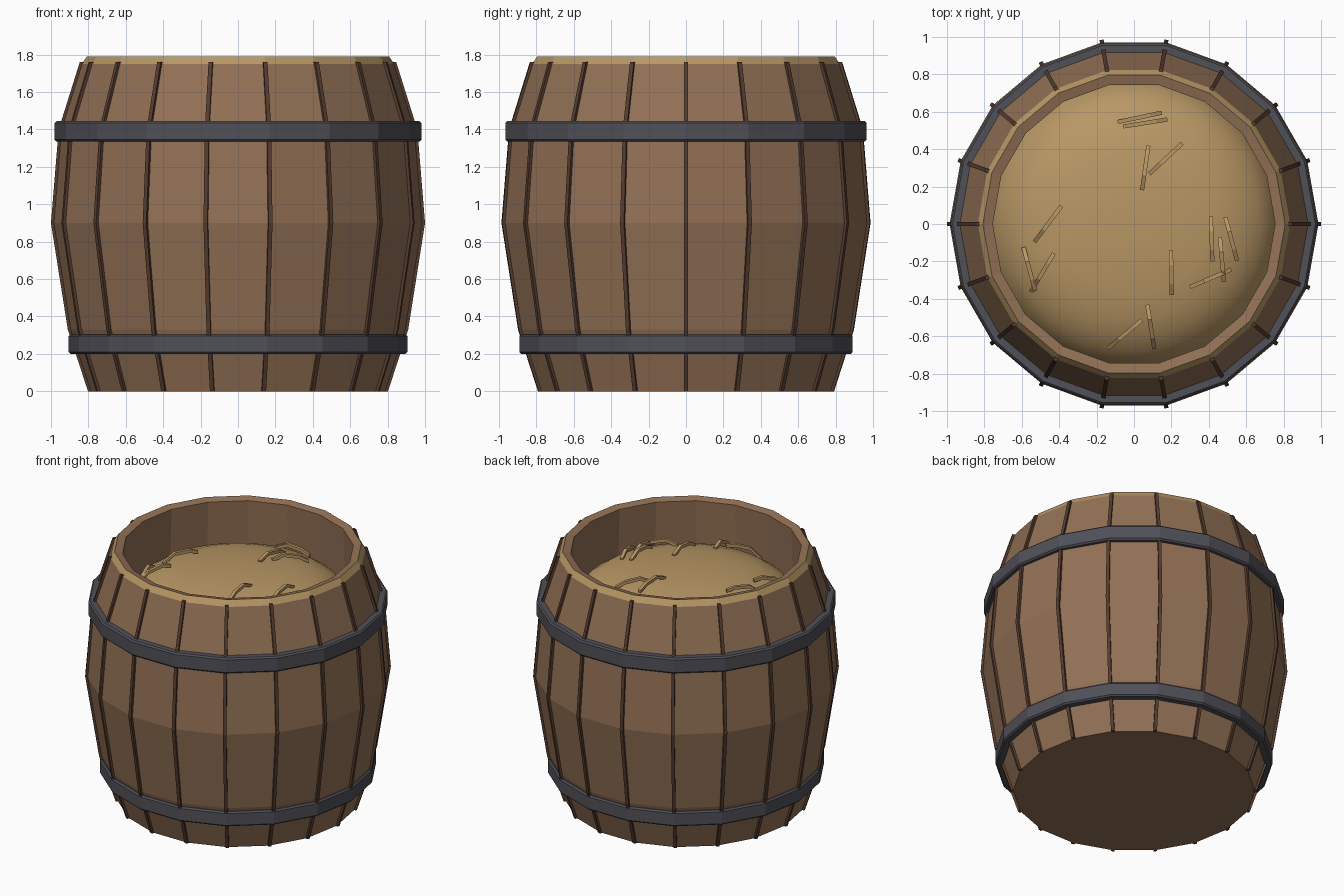
import bpy, bmesh, math
from mathutils import Vector

cube = bpy.data.objects.get("Cube")
if cube:
    bpy.data.objects.remove(cube, do_unlink=True)

SIDES = 18


def material(name, r, g, b):
    m = bpy.data.materials.new(name)
    m.use_nodes = True
    m.diffuse_color = (r, g, b, 1)
    m.node_tree.nodes["Principled BSDF"].inputs["Base Color"].default_value = (r, g, b, 1)
    return m


wood = material("wood", 0.29, 0.165, 0.092)
dark_wood = material("dark wood", 0.09, 0.045, 0.028)
iron = material("dark iron", 0.08, 0.08, 0.098)
straw_mat = material("straw", 0.48, 0.31, 0.13)


def finish(bm, name, *mats):
    bmesh.ops.recalc_face_normals(bm, faces=bm.faces)
    mesh = bpy.data.meshes.new(name)
    bm.to_mesh(mesh)
    bm.free()
    for m in mats:
        mesh.materials.append(m)
    obj = bpy.data.objects.new(name, mesh)
    bpy.context.collection.objects.link(obj)
    return obj


def lathe(name, profile, mats, sides=SIDES, closed=False, tinted=None):
    """Spin (radius, z) points; radius 0 makes a pole. tinted = profile span using slot 1."""
    bm = bmesh.new()
    rings = []
    for r, z in profile:
        if r == 0:
            rings.append([bm.verts.new((0, 0, z))] * sides)
        else:
            rings.append([bm.verts.new((r * math.cos(a), r * math.sin(a), z))
                          for a in (math.tau * i / sides for i in range(sides))])
    spans = list(zip(rings, rings[1:]))
    if closed:
        spans.append((rings[-1], rings[0]))
    for k, (low, high) in enumerate(spans):
        for i in range(sides):
            j = (i + 1) % sides
            corners = list(dict.fromkeys((low[i], low[j], high[j], high[i])))
            face = bm.faces.new(corners)
            if k == tinted:
                face.material_index = 1
    return finish(bm, name, *mats)


def tube(bm, sections):
    """Skin a list of four-point cross-sections and cap both ends."""
    rows = [[bm.verts.new(p) for p in s] for s in sections]
    for a, b in zip(rows, rows[1:]):
        for i in range(4):
            j = (i + 1) % 4
            bm.faces.new((a[i], a[j], b[j], b[i]))
    bm.faces.new(rows[0])
    bm.faces.new(rows[-1])


# Barrel shell: bottom, bulging wall, straw-coloured lip, rim and inside wall
outer = [(0.788, 0), (0.896, 0.33), (0.986, 0.9), (0.945, 1.4), (0.835, 1.75)]
lathe("barrel_body",
      [(0, 0)] + outer + [(0.808, 1.79), (0.755, 1.777), (0.775, 1.3), (0, 1.3)],
      (wood, straw_mat), tinted=5)

# Dark strips over the stave joints
bm = bmesh.new()
for i in range(SIDES):
    a = math.tau * i / SIDES
    radial = Vector((math.cos(a), math.sin(a), 0))
    side = Vector((-radial.y, radial.x, 0)) * 0.011
    sections = []
    for r, z in outer[:-1] + [(0.832, 1.76)]:
        centre = radial * r + Vector((0, 0, z))
        inner, out = centre - radial * 0.015, centre + radial * 0.014
        sections.append((inner - side, out - side, out + side, inner + side))
    tube(bm, sections)
finish(bm, "stave_joints", dark_wood)


# Iron hoops with chamfered edges
def hoop(name, radius, z0, z1):
    c = 0.01
    lathe(name, [(radius - 0.05, z0), (radius - c, z0), (radius, z0 + c),
                 (radius, z1 - c), (radius - c, z1), (radius - 0.05, z1)],
          (iron,), closed=True)


hoop("lower_hoop", 0.905, 0.2, 0.305)
hoop("upper_hoop", 0.98, 1.335, 1.445)

# Straw heap
heap = [(0, 1.635), (0.2, 1.63), (0.38, 1.61), (0.5, 1.585), (0.6, 1.545),
        (0.68, 1.49), (0.74, 1.42), (0.768, 1.35)]
mound = lathe("straw_heap", heap, (straw_mat,), sides=36)
for poly in mound.data.polygons:
    poly.use_smooth = True


def heap_height(x, y):
    d = math.hypot(x, y)
    for (r0, z0), (r1, z1) in zip(heap, heap[1:]):
        if d <= r1:
            return z0 + (z1 - z0) * (d - r0) / (r1 - r0)
    return heap[-1][1]


# Loose bent straws: centre x, centre y, heading in degrees
straws = [(0.03, 0.57, 12), (0.06, 0.54, 9), (0.06, 0.3, 82), (0.17, 0.35, 43),
          (-0.46, 0, 53), (-0.56, -0.24, -75), (-0.49, -0.26, 59), (0.2, -0.26, -89),
          (0.415, -0.08, -88), (0.47, -0.19, -85), (0.52, -0.08, -75),
          (0.41, -0.29, 23), (0.09, -0.55, -81), (-0.05, -0.59, 40)]
bm = bmesh.new()
for x, y, heading in straws:
    a = math.radians(heading)
    along = Vector((math.cos(a), math.sin(a), 0))
    side = Vector((-along.y, along.x, 0)) * 0.011
    up = Vector((0, 0, 0.011))
    sections = []
    for t, lift in ((-0.12, 0), (-0.04, 0.04), (0.06, 0.035), (0.12, 0.015)):
        p = Vector((x, y, 0)) + along * t
        p.z = heap_height(p.x, p.y) + lift
        sections.append((p - side - up, p + side - up, p + side + up, p - side + up))
    tube(bm, sections)
finish(bm, "loose_straws", straw_mat)
